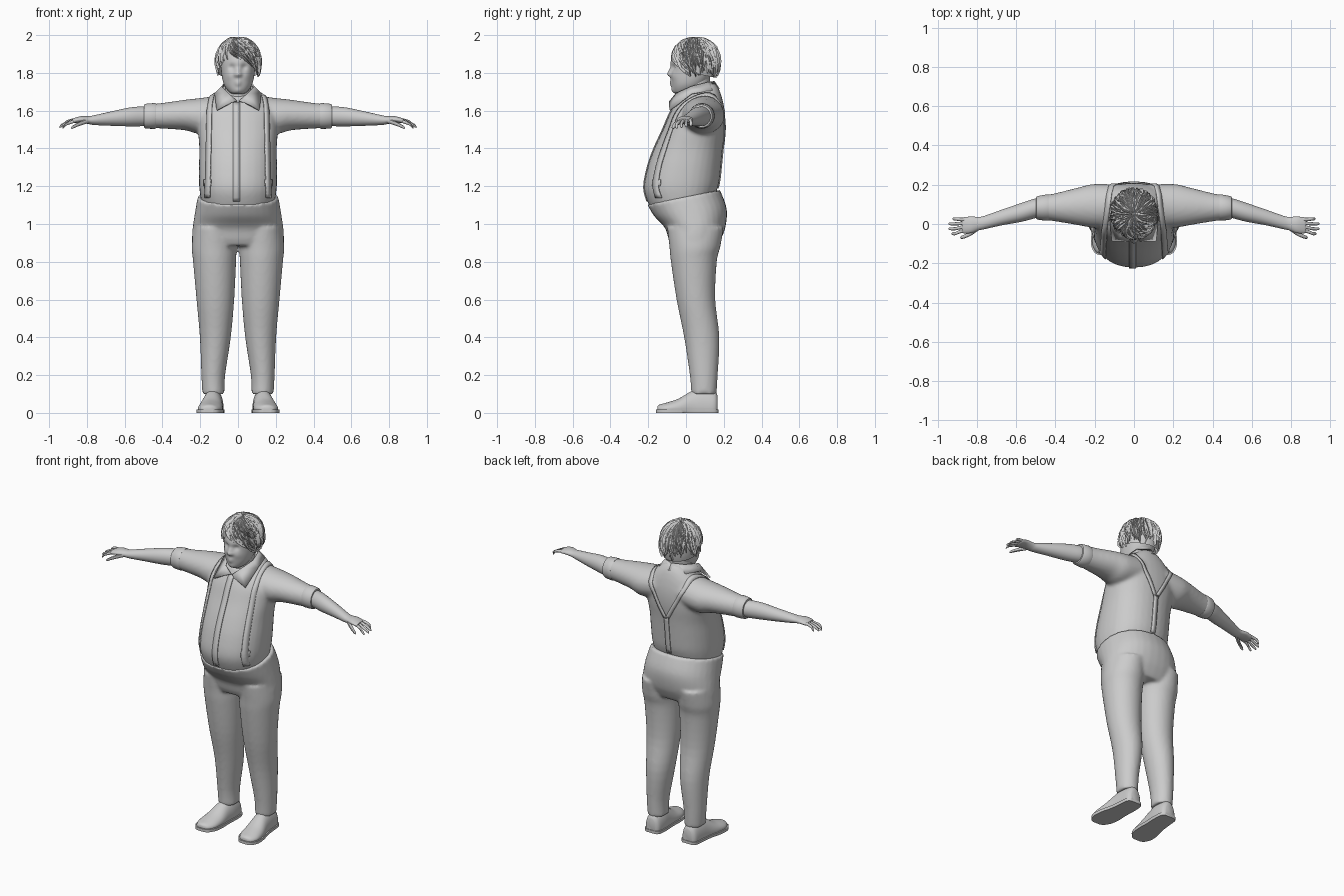
import bpy, bmesh, math, random
from mathutils import Vector
from mathutils.bvhtree import BVHTree

if "Cube" in bpy.data.objects:
    bpy.data.objects.remove(bpy.data.objects["Cube"])

random.seed(4)
grey = bpy.data.materials.new("plain grey")
grey.diffuse_color = (0.6, 0.6, 0.6, 1)
grey.use_nodes = True
grey.node_tree.nodes["Principled BSDF"].inputs["Base Color"].default_value = grey.diffuse_color


def finish(name, bm, voxel=0, smooth=0, thick=0, angle=40):
    bmesh.ops.recalc_face_normals(bm, faces=bm.faces)
    me = bpy.data.meshes.new(name)
    bm.to_mesh(me)
    bm.free()
    ob = bpy.data.objects.new(name, me)
    bpy.context.collection.objects.link(ob)
    me.materials.append(grey)
    bpy.ops.object.select_all(action='DESELECT')
    bpy.context.view_layer.objects.active = ob
    ob.select_set(True)
    bpy.ops.object.shade_smooth_by_angle(angle=math.radians(angle))
    if voxel:
        m = ob.modifiers.new("merge", 'REMESH')
        m.mode, m.voxel_size, m.use_smooth_shade = 'VOXEL', voxel, True
    if smooth:
        m = ob.modifiers.new("relax", 'SMOOTH')
        m.factor, m.iterations = 0.5, smooth
    if thick:
        m = ob.modifiers.new("thickness", 'SOLIDIFY')
        m.thickness, m.offset = thick, 0
    return ob


def spline(pts, steps):
    """Catmull-Rom interpolation of equal-length tuples."""
    out = []
    for i in range(len(pts) - 1):
        p = [pts[max(i - 1, 0)], pts[i], pts[i + 1], pts[min(i + 2, len(pts) - 1)]]
        for k in range(steps):
            t = k / steps
            out.append([0.5 * (2 * b + (c - a) * t + (2 * a - 5 * b + 4 * c - d) * t * t
                        + (3 * b - a - 3 * c + d) * t ** 3) for a, b, c, d in zip(*p)])
    return out + [list(pts[-1])]


def loft(bm, rings, axis='z', side=1, n=32, steps=4, power=2.0, clamp=None):
    """Rings are (along, centre a, centre b, radius a, radius b, tilt)."""
    loops = []
    for t, a, b, ra, rb, tilt in spline([tuple(r) + (0,) * (6 - len(r)) for r in rings], steps):
        loop = []
        for k in range(n):
            ang = 2 * math.pi * k / n
            c, s = math.cos(ang), math.sin(ang)
            u = a + ra * math.copysign(abs(c) ** (2 / power), c)
            dv = rb * math.copysign(abs(s) ** (2 / power), s)
            v, w = b + dv, t + tilt * dv
            co = {'z': (u, v, w), 'x': (w, u, v), 'y': (u, w, v)}[axis]
            z = min(max(co[2], clamp[0]), clamp[1]) if clamp else co[2]
            loop.append(bm.verts.new((co[0] * side, co[1], z)))
        loops.append(loop)
    for p, q in zip(loops, loops[1:]):
        for k in range(n):
            bm.faces.new((p[k], p[(k + 1) % n], q[(k + 1) % n], q[k]))
    bm.faces.new(loops[0])
    bm.faces.new(loops[-1])


def fb(z, front, back, rx, tilt=0, x=0):
    return (z, x, (front + back) / 2, rx, (back - front) / 2, tilt)


# Shirt: round belly, tilted neckline and short sleeves merged together
bm = bmesh.new()
loft(bm, [fb(1.12, -.19, .155, .195, .2), fb(1.2, -.222, .175, .206, .08), fb(1.3, -.203, .185, .207),
          fb(1.4, -.168, .195, .205), fb(1.5, -.122, .207, .212), fb(1.58, -.088, .207, .21),
          fb(1.64, -.06, .195, .175, .1), fb(1.68, -.045, .175, .125, .3),
          fb(1.71, -.035, .15, .083, .42)], power=2.25)
for s in (1, -1):
    loft(bm, [(.06, .09, 1.59, .11, .095), (.2, .092, 1.572, .112, .095), (.28, .09, 1.577, .097, .081),
              (.4, .085, 1.573, .072, .068), (.485, .083, 1.571, .058, .062)], 'x', s)
shirt = finish("shirt", bm, voxel=.01, smooth=8)

# Rolled sleeve cuffs
for s in (1, -1):
    bm = bmesh.new()
    loft(bm, [(.435, .084, 1.572, .062, .064), (.44, .084, 1.572, .067, .068), (.49, .082, 1.571, .06, .065),
              (.498, .082, 1.571, .053, .057)], 'x', s, steps=2)
    finish("sleeve_cuff", bm)

# Trousers: hips and two legs merged together
bm = bmesh.new()
loft(bm, [fb(1.142, -.205, .18, .214, .2), fb(1.06, -.168, .216, .228, .1), fb(.98, -.112, .208, .24),
          fb(.92, -.092, .185, .244), fb(.885, -.075, .165, .238)], power=2.2)
for s in (1, -1):
    loft(bm, [fb(.98, -.1, .2, .11, 0, .125), fb(.88, -.088, .182, .119, 0, .126),
              fb(.8, -.08, .163, .114, 0, .124), fb(.6, -.05, .155, .1, 0, .12),
              fb(.4, -.01, .177, .082, 0, .12), fb(.2, .02, .168, .063, 0, .131),
              fb(.1, .028, .162, .059, 0, .13)], side=s)
finish("trousers", bm, voxel=.01, smooth=5)

# Shoes with flat soles
shoe = [(.168, .13, .03, .03, .06), (.15, .13, .03, .048, .085), (.09, .131, .03, .054, .1),
        (.03, .136, .03, .056, .085), (-.04, .144, .025, .064, .05), (-.1, .15, .022, .062, .033),
        (-.14, .153, .02, .042, .024), (-.152, .154, .02, .018, .014)]
for s in (1, -1):
    bm = bmesh.new()
    loft(bm, shoe, 'y', s, clamp=(.004, 1))
    finish("shoe", bm)
    bm = bmesh.new()
    loft(bm, [(y * 1.03 - .002, x, z, rx * 1.08 + .002, .05) for y, x, z, rx, rz in shoe], 'y', s,
         power=5, clamp=(0, .018))
    finish("shoe_sole", bm)

# Forearms, palms and fingers
for s in (1, -1):
    bm = bmesh.new()
    loft(bm, [(.45, .084, 1.57, .046, .05), (.5, .08, 1.57, .05, .052), (.57, .06, 1.567, .048, .05),
              (.67, .034, 1.558, .04, .038), (.76, .008, 1.55, .034, .026), (.79, .002, 1.55, .034, .021),
              (.83, -.004, 1.553, .042, .018), (.865, -.007, 1.548, .041, .014),
              (.875, -.008, 1.547, .034, .01)], 'x', s)
    for i, tip in enumerate((.925, .944, .945, .93)):
        y0, y1 = .023 - .02 * i, .026 - .025 * i
        loft(bm, [(.845, y0, 1.55, .009, .009), (.88, y0, 1.549 - .003 * i, .009, .009),
                  (.91, y1, 1.54 - .004 * i, .008, .008), (tip - .006, y1, 1.525 - .004 * i, .007, .007),
                  (tip, y1, 1.52 - .004 * i, .002, .002)], 'x', s, n=10, steps=3)
    loft(bm, [(.79, -.018, 1.547, .013, .013), (.83, -.046, 1.534, .013, .012),
              (.86, -.062, 1.521, .01, .01), (.878, -.068, 1.511, .008, .008),
              (.885, -.07, 1.508, .002, .002)], 'x', s, n=10, steps=3)
    finish("forearm_and_hand", bm)

# Neck
bm = bmesh.new()
loft(bm, [(1.62, 0, .06, .075, .085), (1.7, 0, .05, .068, .075), (1.78, 0, .05, .068, .078)])
finish("neck", bm)

# Head with softly sculpted features: (x, z, radius, push along y)
bm = bmesh.new()
loft(bm, [fb(1.688, -.045, .02, .025), fb(1.70, -.064, .05, .048), fb(1.74, -.074, .1, .075),
          fb(1.8, -.076, .14, .088), fb(1.86, -.076, .15, .09), fb(1.92, -.06, .145, .083),
          fb(1.96, -.025, .11, .055), fb(1.975, 0, .09, .03)], n=72, steps=8, power=2.15)
bumps = [(0, 1.793, .016, -.022), (0, 1.815, .013, -.01), (.014, 1.79, .009, -.006), (-.014, 1.79, .009, -.006),
         (.033, 1.83, .016, .012), (-.033, 1.83, .016, .012), (0, 1.856, .03, -.005), (0, 1.753, .016, -.008),
         (0, 1.738, .013, -.006), (0, 1.707, .02, -.008), (.045, 1.785, .025, -.006), (-.045, 1.785, .025, -.006)]
for v in bm.verts:
    if v.co.y < .02:
        v.co.y += sum(p * math.exp(-((v.co.x - x) ** 2 + (v.co.z - z) ** 2) / r ** 2) for x, z, r, p in bumps)
finish("head", bm, angle=60)


# Hair: an inner cap covered with tapered locks
def hair_point(phi, th, k):
    sn = math.sin(th) if th < math.pi / 2 else 1 - .3 * (1 - math.sin(th))
    return Vector((.11 * k * math.cos(phi) * sn, .052 + .12 * k * math.sin(phi) * sn,
                   1.862 + .12 * k * math.cos(th)))


def hair_end(phi):
    f = -math.sin(phi)
    return math.radians(122 - 47 * max(f, 0) ** 1.5 + 14 * max(-f, 0))


bm = bmesh.new()
rows = [[bm.verts.new(hair_point(p * math.tau / 40, .02 + hair_end(p * math.tau / 40) * t / 12, 1))
         for p in range(40)] for t in range(13)]
for a, b in zip(rows, rows[1:]):
    for p in range(40):
        bm.faces.new((a[p], a[p - 1], b[p - 1], b[p]))
bm.faces.new(rows[0])
finish("hair_cap", bm)

bm = bmesh.new()
for i in range(420):
    phi = random.uniform(0, math.tau)
    front = max(-math.sin(phi), 0)
    drift = random.uniform(-.25, .35) + (.75 * front if math.cos(phi) > -.6 else 0)
    start = random.choice((.05, .25, .5, .85, 1.1)) * random.uniform(.7, 1.1)
    end = min(start + random.uniform(.7, 1.2), hair_end(phi + drift) + random.uniform(-.05, .22))
    if end - start < .3:
        start = end - .5
    width, lift = random.uniform(.009, .017), random.uniform(.03, .13)
    prev = None
    for k in range(6):
        t = k / 5
        th, ph = start + (end - start) * t, phi + drift * t * t
        kk = 1 + lift * math.sin(math.pi * min(t * .75 + .05, 1)) * (1 if th > .8 else .8)
        c = hair_point(ph, max(th, .02), kk)
        out = (c - Vector((0, .052, 1.862))).normalized()
        w = Vector((-math.sin(ph), math.cos(ph), 0)) * width * (.35 + t * 2 if t < .3 else 1.32 * (1.03 - t))
        row = [bm.verts.new(c - w - out * .005), bm.verts.new(c + out * .004), bm.verts.new(c + w - out * .005)]
        if prev:
            for j in (0, 1):
                bm.faces.new((prev[j], prev[j + 1], row[j + 1], row[j]))
        prev = row
finish("hair_locks", bm, angle=25)

# Shirt collar with pointed flaps
inner = [(.004, -.062, 1.65), (.05, -.052, 1.69), (.084, .03, 1.727), (.068, .11, 1.748), (0, .148, 1.755)]
outer = [(.03, -.088, 1.645), (.112, -.085, 1.602), (.122, .03, 1.69), (.095, .135, 1.705), (0, .175, 1.715)]
bm = bmesh.new()
for s in (1, -1):
    a, b = ([bm.verts.new((x * s, y, z)) for x, y, z in row] for row in (inner, outer))
    for k in range(4):
        bm.faces.new((a[k], a[k + 1], b[k + 1], b[k]))
finish("collar", bm, thick=.008, angle=60)

# Strips laid on the shirt surface
bpy.context.view_layer.update()
tree = BVHTree.FromObject(shirt, bpy.context.evaluated_depsgraph_get())


def strip(name, path, width):
    bm, prev = bmesh.new(), None
    for p, d in path:
        row = []
        for e in (-.5, .5):
            hit, normal, _, _ = tree.ray_cast(Vector(p) + Vector((e * width, 0, 0)), Vector(d))
            if hit:
                row.append(bm.verts.new(hit + normal * .003))
        if prev and len(row) == 2:
            bm.faces.new((prev[0], prev[1], row[1], row[0]))
        prev = row if len(row) == 2 else None
    finish(name, bm, thick=.006)


def line(a, b, n, d):
    return [(Vector(a).lerp(Vector(b), k / n), d) for k in range(n + 1)]


F, B, D = (0, 1, 0), (0, -1, 0), (0, 0, -1)
strip("button_placket", line((-.008, -1, 1.12), (-.008, -1, 1.64), 24, F), .036)
strip("back_strap", line((0, 1, 1.19), (0, 1, 1.43), 10, B), .03)
for s in (1, -1):
    strip("brace_strap", line((.16 * s, -1, 1.14), (.15 * s, -1, 1.6), 22, F)
          + line((.148 * s, -.02, 2), (.125 * s, .15, 2), 8, D)
          + line((.115 * s, 1, 1.62), (.006 * s, 1, 1.42), 10, B), .026)
    strip("brace_clip", line((.16 * s, -1, 1.2), (.16 * s, -1, 1.235), 2, F), .036)
